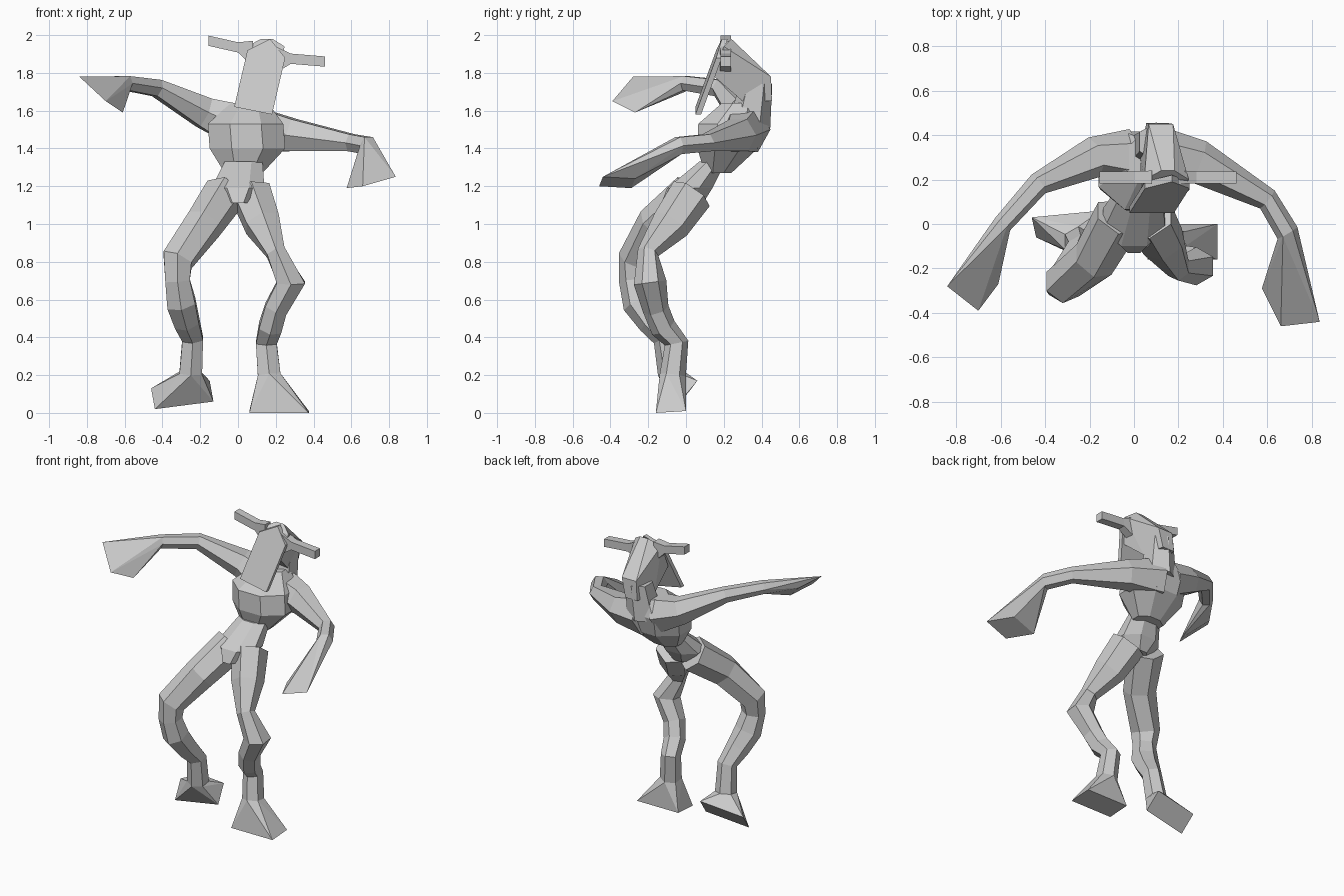
import bpy
import bmesh
from math import cos, sin, pi
from mathutils import Vector

default = bpy.data.objects.get("Cube")
if default:
    bpy.data.objects.remove(default, do_unlink=True)

# Single plain clay colour
clay = bpy.data.materials.new("clay_grey")
clay.use_nodes = True
clay.diffuse_color = (0.6, 0.6, 0.6, 1)
clay.node_tree.nodes["Principled BSDF"].inputs["Base Color"].default_value = clay.diffuse_color

ACROSS, UP = Vector((1, 0, 0)), Vector((0, 0, 1))


def finish(name, bm):
    """Turn a bmesh into a flat shaded object."""
    bmesh.ops.recalc_face_normals(bm, faces=bm.faces)
    mesh = bpy.data.meshes.new(name)
    bm.to_mesh(mesh)
    bm.free()
    mesh.materials.append(clay)
    obj = bpy.data.objects.new(name, mesh)
    bpy.context.collection.objects.link(obj)


def hull(name, points):
    """Faceted convex block around a few points."""
    bm = bmesh.new()
    for point in points:
        bm.verts.new(point)
    result = bmesh.ops.convex_hull(bm, input=bm.verts[:])
    unused = [v for v in result["geom_interior"] if isinstance(v, bmesh.types.BMVert)]
    bmesh.ops.delete(bm, geom=unused, context="VERTS")
    bmesh.ops.dissolve_limit(bm, angle_limit=0.03, verts=bm.verts[:], edges=bm.edges[:])
    finish(name, bm)


def slab(first, middle, last):
    """Four corners of a parallelogram from three of them."""
    a, b, c = Vector(first), Vector(middle), Vector(last)
    return [a, b, c, a + c - b]


def tube(name, rings, side, count=6, axis=None):
    """Loft through rings (x, y, z, half size along side, optional half size across).

    Rings face along the path unless a fixed axis is given.
    Returns the points of the last ring so that an end block can join on."""
    bm = bmesh.new()
    centres = [Vector(ring[:3]) for ring in rings]
    grow = 1 / cos(pi / count)
    loops = []
    for i, (centre, ring) in enumerate(zip(centres, rings)):
        ahead = centres[min(i + 1, len(rings) - 1)]
        behind = centres[max(i - 1, 0)]
        normal = axis or (ahead - behind).normalized()
        u = (side - normal * side.dot(normal)).normalized()
        v = normal.cross(u)
        loop = []
        for k in range(count):
            angle = (k + 0.5) * 2 * pi / count
            offset = u * cos(angle) * ring[3] + v * sin(angle) * ring[-1]
            loop.append(bm.verts.new(centre + offset * grow))
        loops.append(loop)
    for low, high in zip(loops, loops[1:]):
        for k in range(count):
            j = (k + 1) % count
            bm.faces.new((low[k], low[j], high[j], high[k]))
    bm.faces.new(loops[0])
    bm.faces.new(loops[-1])
    last = [vert.co.copy() for vert in loops[-1]]
    finish(name, bm)
    return last


# Body: pelvis, barrel chest and neck
tube("pelvis", [
    (0, -.02, 1.11, .07, .11),
    (0, .02, 1.19, .14, .12),
    (.03, .14, 1.33, .1, .07),
], ACROSS, 8, UP)
tube("chest", [
    (.03, .17, 1.27, .1, .07),
    (.05, .22, 1.4, .2, .16),
    (.04, .24, 1.53, .2, .175),
    (.06, .29, 1.64, .1),
], ACROSS, 8, UP)
tube("neck", [(.08, .33, 1.5, .1), (.1, .37, 1.74, .075)], ACROSS, 6, UP)

# Skull: mirrored wedge leaning sideways, from (depth, height, half width)
wedge = [(.2, 1.94, .1), (.24, 1.98, .03), (.15, 1.78, .09),
         (.45, 1.78, .055), (.455, 1.65, .045), (.3, 1.65, .07)]
hull("skull", [(.1 + (z - 1.65) * .16 + way * half, y, z)
               for y, z, half in wedge for way in (-1, 1)])

# Slanted face plate with a pointed crown
face = slab((-.02, .05, 1.62), (.18, .05, 1.58), (.25, .16, 1.88))
face.append(Vector((.17, .19, 1.98)))
hull("face_plate", face + [corner + Vector((0, .03, 0)) for corner in face])

# Horns: square bars flared at the root
tube("right_horn", [(-.155, .21, 1.97, .027), (0, .21, 1.935, .027),
                    (.08, .21, 1.9, .07, .03)], UP, 4, ACROSS)
tube("left_horn", [(.2, .21, 1.87, .07, .03), (.28, .21, 1.875, .027),
                   (.46, .21, 1.86, .027)], UP, 4, ACROSS)

# Left leg with a planted, splayed foot
ankle = tube("left_leg", [
    (.07, .03, 1.16, .1),
    (.13, -.08, 1, .09),
    (.2, -.2, .85, .05),
    (.28, -.19, .69, .075),
    (.2, -.16, .55, .06),
    (.17, -.12, .45, .06),
    (.15, -.05, .37, .055),
    (.165, -.07, .2, .06),
], ACROSS)
hull("left_foot", ankle + slab((.06, 0, .01), (.06, -.16, 0), (.375, -.16, 0)))

# Right leg, bent further, with a tilted foot
ankle = tube("right_leg", [
    (-.07, .03, 1.16, .1),
    (-.18, -.16, 1, .09),
    (-.32, -.27, .81, .08),
    (-.32, -.28, .7, .065),
    (-.3, -.25, .58, .075),
    (-.27, -.18, .48, .065),
    (-.24, -.11, .39, .055),
    (-.25, -.08, .21, .06),
], ACROSS)
hull("right_foot", ankle + slab((-.46, .03, .13), (-.44, -.06, .02), (-.13, -.03, .06)))

# Raised right arm with a flared hand
wrist = tube("right_arm", [
    (-.02, .3, 1.53, .11),
    (-.18, .3, 1.59, .08),
    (-.43, .18, 1.72, .045),
    (-.59, 0, 1.745, .038),
], UP)
hull("right_hand", wrist + slab((-.84, -.28, 1.78), (-.7, -.39, 1.65), (-.61, -.27, 1.59)))

# Left arm reaching forward with a drooping hand
wrist = tube("left_arm", [
    (.08, .31, 1.5, .12),
    (.29, .28, 1.47, .085),
    (.6, .11, 1.43, .045),
    (.69, -.04, 1.415, .045),
], UP)
hull("left_hand", wrist + slab((.835, -.44, 1.25), (.66, -.46, 1.2), (.575, -.29, 1.19)))
